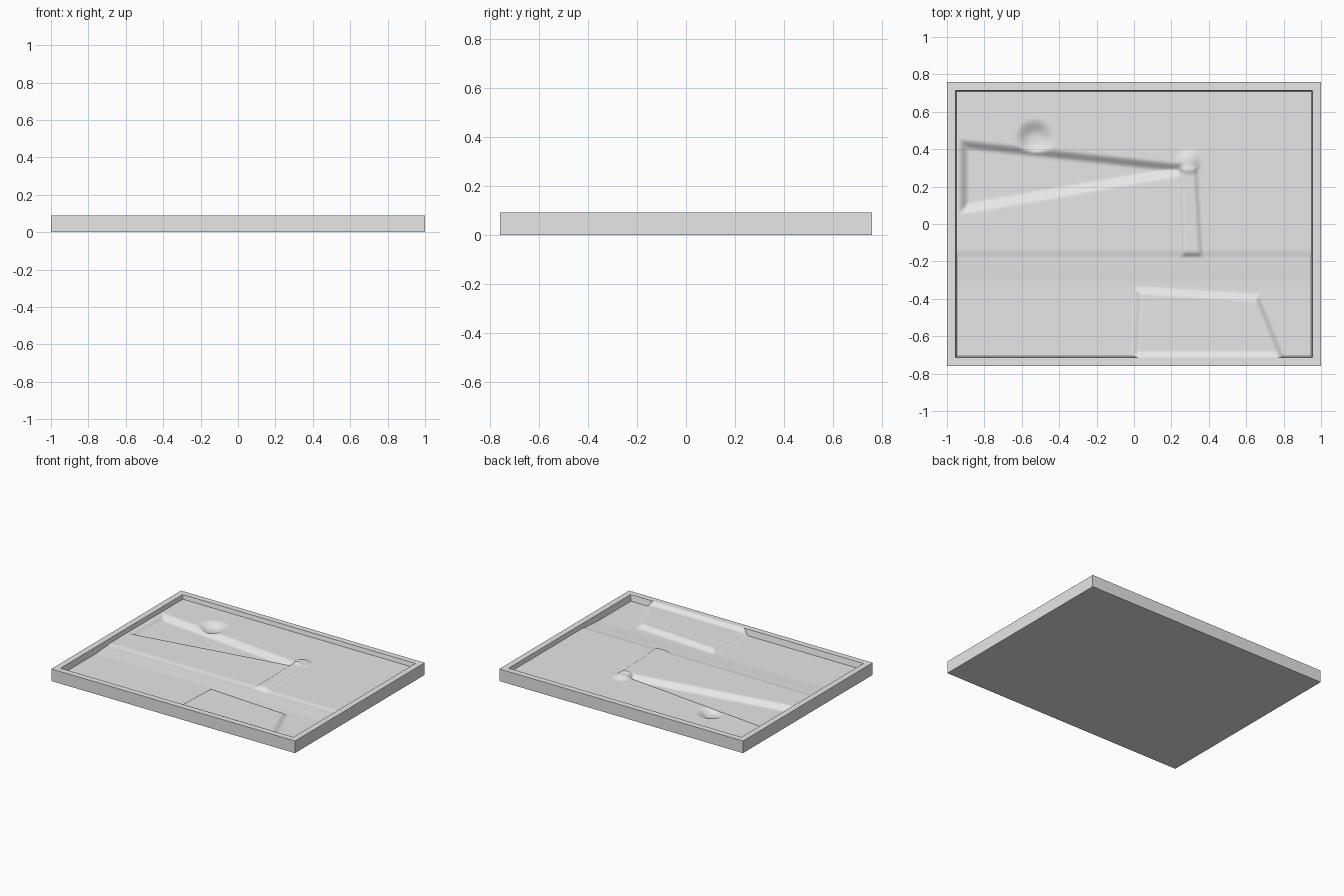
import bpy
import bmesh
import math
from mathutils import Vector

if "Cube" in bpy.data.objects:
    bpy.data.objects.remove(bpy.data.objects["Cube"], do_unlink=True)

HALF_X, HALF_Y, TOP = 1.0, 0.76, 0.09
IN_X, IN_Y = 0.955, 0.715
FLOOR = 0.06

grey = bpy.data.materials.new("plain grey")
grey.use_nodes = True
grey.diffuse_color = (0.8, 0.8, 0.8, 1)
grey.node_tree.nodes["Principled BSDF"].inputs["Base Color"].default_value = (0.8, 0.8, 0.8, 1)


def add_object(name, bm):
    mesh = bpy.data.meshes.new(name)
    bm.to_mesh(mesh)
    bm.free()
    mesh.materials.append(grey)
    obj = bpy.data.objects.new(name, mesh)
    bpy.context.collection.objects.link(obj)
    return obj


def ease(value, start, end):
    """Smooth step from 0 at start to 1 at end."""
    t = min(max((value - start) / (end - start), 0), 1)
    return t * t * (3 - 2 * t)


def inside(point, corners, soft):
    """1 inside a counter-clockwise convex shape, 0 outside, soft border."""
    gap = -10
    for i, corner in enumerate(corners):
        a, b = Vector(corner), Vector(corners[(i + 1) % len(corners)])
        side = (b - a).normalized()
        gap = max(gap, (point - a).dot(Vector((side.y, -side.x))))
    return ease(gap, soft / 2, -soft / 2)


# Outlines of the relief
WEDGE = [(-0.91, 0.08), (0.24, 0.28), (0.24, 0.30), (-0.91, 0.425)]
STEM = [(0.26, -0.165), (0.355, -0.165), (0.33, 0.30), (0.25, 0.30)]
BLOCK = [(0.005, -0.75), (0.805, -0.75), (0.66, -0.395), (0.025, -0.355)]
BASIN = Vector((-0.53, 0.455))
KNOB = Vector((0.29, 0.33))


def relief(x, y):
    p = Vector((x, y))
    # Ground steps down gently toward the front
    z = FLOOR - 0.006 * ease(y, -0.14, -0.18) - 0.007 * ease(y, -0.18, -0.34)
    # Sunken wedge and round basin
    bowl = ease((p - BASIN).length, 0.11, 0.02)
    z -= 0.03 * max(inside(p, WEDGE, 0.055), bowl)
    # Raised stem with a knob at its upper end
    z += 0.014 * inside(p, STEM, 0.03)
    z += 0.018 * ease((p - KNOB).length, 0.075, 0.015)
    # Raised block that ramps up into the rim
    block = inside(p, BLOCK, 0.04)
    z += (0.07 - z) * block
    z += (TOP - z) * block * ease(y, -0.685, -IN_Y)
    return z


# Tray frame: base, outer sides, flat rim and slanted inner wall
bm = bmesh.new()
rings = []
for hx, hy, z in ((HALF_X, HALF_Y, 0), (HALF_X, HALF_Y, TOP),
                  (IN_X, IN_Y, TOP), (IN_X - 0.015, IN_Y - 0.015, 0.02)):
    rings.append([bm.verts.new((sx * hx, sy * hy, z))
                  for sx, sy in ((-1, -1), (1, -1), (1, 1), (-1, 1))])
bm.faces.new(reversed(rings[0]))
for low, high in zip(rings, rings[1:]):
    for i in range(4):
        j = (i + 1) % 4
        bm.faces.new((low[i], low[j], high[j], high[i]))
add_object("tray_frame", bm)

# Relief panel set into the frame
bm = bmesh.new()
bmesh.ops.create_grid(bm, x_segments=191, y_segments=143, size=1)
for v in bm.verts:
    v.co.x *= IN_X
    v.co.y *= IN_Y
    v.co.z = relief(v.co.x, v.co.y)
for f in bm.faces:
    f.smooth = True
add_object("relief_panel", bm)
